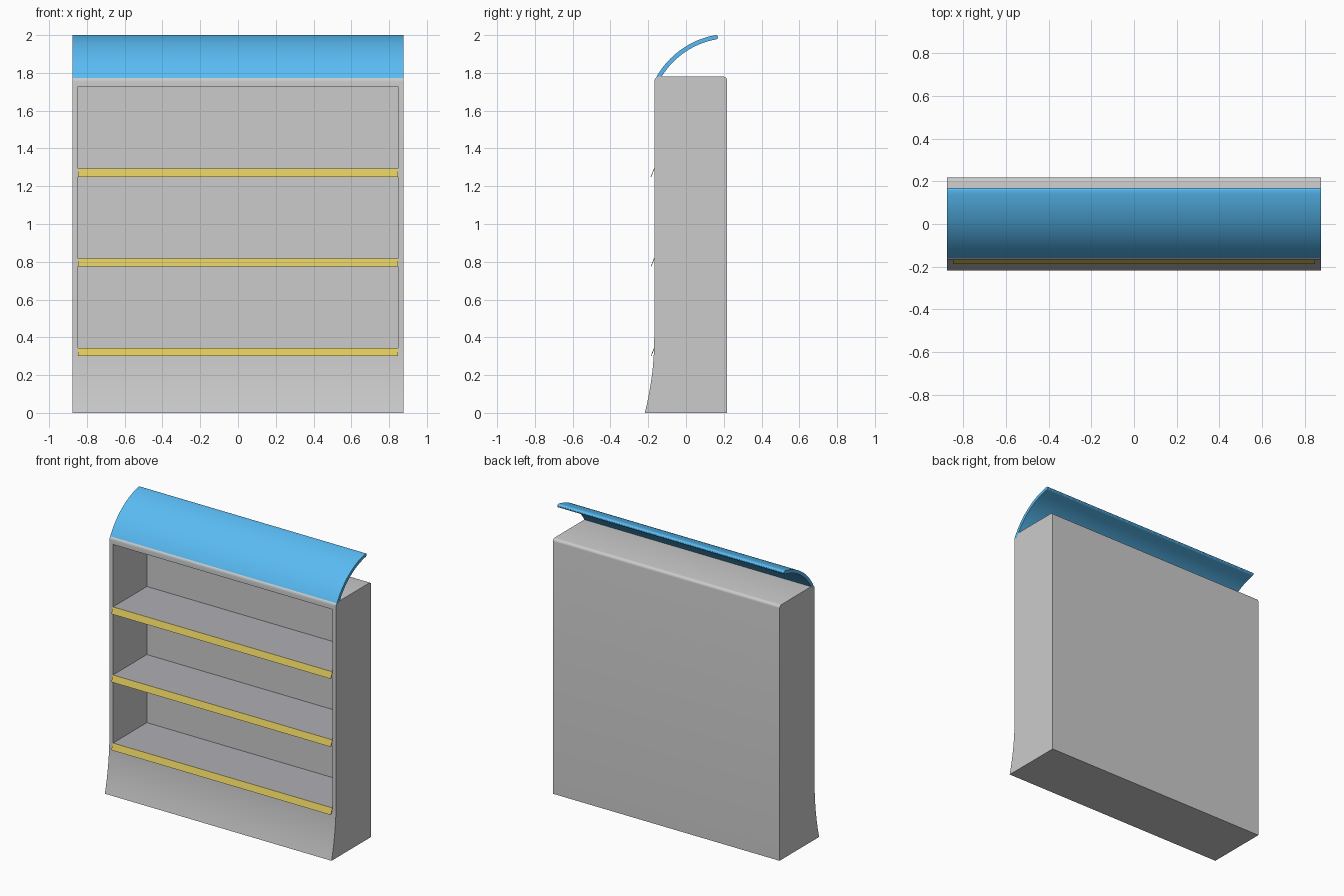
import bpy, bmesh, math

if "Cube" in bpy.data.objects:
    bpy.data.objects.remove(bpy.data.objects["Cube"])

HALF_W = 0.875      # cabinet half width
OPEN_W = 0.847      # opening half width
FRONT, BACK = -0.168, 0.218


def material(name, rgb):
    m = bpy.data.materials.new(name)
    m.diffuse_color = (*rgb, 1)
    m.use_nodes = True
    m.node_tree.nodes["Principled BSDF"].inputs["Base Color"].default_value = m.diffuse_color
    return m


def arc(cy, cz, r, a0, a1, n):
    """Points of an arc in the y-z plane, angles in degrees."""
    return [(cy + r * math.cos(math.radians(a0 + (a1 - a0) * i / n)),
             cz + r * math.sin(math.radians(a0 + (a1 - a0) * i / n)))
            for i in range(n + 1)]


def extrude_profile(name, pts, half, mat=None):
    """Closed y-z profile extruded along x from -half to half."""
    bm = bmesh.new()
    face = bm.faces.new([bm.verts.new((-half, y, z)) for y, z in pts])
    ext = bmesh.ops.extrude_face_region(bm, geom=[face])
    moved = [g for g in ext["geom"] if isinstance(g, bmesh.types.BMVert)]
    bmesh.ops.translate(bm, verts=moved, vec=(2 * half, 0, 0))
    bmesh.ops.recalc_face_normals(bm, faces=bm.faces)
    me = bpy.data.meshes.new(name)
    bm.to_mesh(me)
    bm.free()
    ob = bpy.data.objects.new(name, me)
    bpy.context.collection.objects.link(ob)
    if mat:
        me.materials.append(mat)
    return ob


def activate(ob):
    bpy.ops.object.select_all(action='DESELECT')
    ob.select_set(True)
    bpy.context.view_layer.objects.active = ob


def rect(y0, y1, z0, z1):
    return [(y0, z0), (y1, z0), (y1, z1), (y0, z1)]


def smooth(ob):
    activate(ob)
    bpy.ops.object.shade_smooth_by_angle(angle=math.radians(30))


blue = material("awning_blue", (0.10, 0.50, 0.90))
yellow = material("strip_yellow", (0.72, 0.58, 0.11))
shelf_grey = material("shelf_grey", (0.42, 0.42, 0.46))

# Cabinet: flared foot, rounded top edges
flare_h, flare_d = 0.40, 0.05
r = (flare_h ** 2 + flare_d ** 2) / (2 * flare_d)
foot = arc(FRONT - r, flare_h, r, 0, -math.degrees(math.asin(flare_h / r)), 10)
profile = [(BACK, 0)]
profile += arc(BACK - 0.02, 1.76, 0.02, 0, 90, 5)
profile += arc(FRONT + 0.025, 1.755, 0.025, 90, 180, 5)
profile += foot
cabinet = extrude_profile("cabinet", profile, HALF_W)

# Display opening
cutter = extrude_profile("opening_cutter", rect(-0.4, 0.205, 0.30, 1.727), OPEN_W)
cutter.hide_render = True
mod = cabinet.modifiers.new("opening", 'BOOLEAN')
mod.operation = 'DIFFERENCE'
mod.solver = 'EXACT'
mod.object = cutter
activate(cabinet)
bpy.ops.object.modifier_apply(modifier="opening")
bpy.data.objects.remove(cutter)
smooth(cabinet)

# Shelves with slanted label strips
for i in range(3):
    z = 0.30 + 0.475 * i
    extrude_profile(f"shelf_{i + 1}", rect(FRONT, 0.205, z, z + 0.042),
                    OPEN_W, shelf_grey)
    extrude_profile(f"label_strip_{i + 1}",
                    [(-0.187, z), (-0.183, z), (-0.166, z + 0.043), (-0.170, z + 0.043)],
                    OPEN_W, yellow)

# Curved awning: arc band with rounded upper end
p, q = (-0.168, 1.757), (0.156, 2.0)
R = 0.45
chord = math.dist(p, q)
tilt = math.degrees(math.atan2(q[1] - p[1], q[0] - p[0]))
half_a = math.degrees(math.asin(chord / 2 / R))
drop = R * math.cos(math.radians(half_a))
t = math.radians(tilt)
cy = (p[0] + q[0]) / 2 + drop * math.sin(t)
cz = (p[1] + q[1]) / 2 - drop * math.cos(t)
a0, a1 = 90 + tilt + half_a, 90 + tilt - half_a
T = 0.023
ea = math.radians(a1)
ey, ez = cy + (R - T / 2) * math.cos(ea), cz + (R - T / 2) * math.sin(ea)
band = arc(cy, cz, R, a0, a1, 20)
band += arc(ey, ez, T / 2, a1, a1 - 180, 6)[1:-1]
band += arc(cy, cz, R - T, a1, a0, 20)
awning = extrude_profile("awning", band, HALF_W, blue)
smooth(awning)
